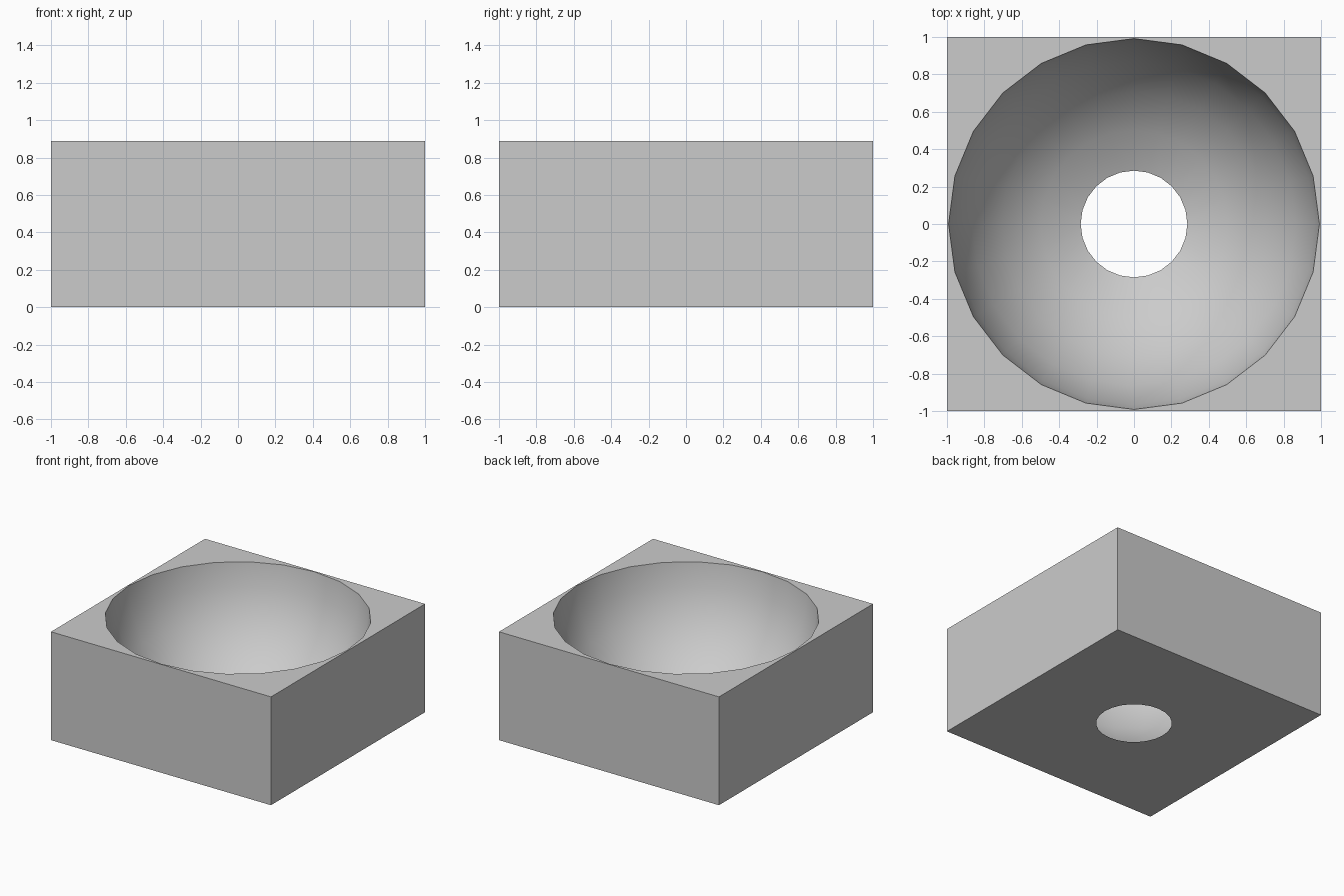
import bpy

if "Cube" in bpy.data.objects:
    bpy.data.objects.remove(bpy.data.objects["Cube"])

HEIGHT = 0.89       # block height
CENTRE_Z = 0.955    # sphere centre, just above the block top

# Square block
bpy.ops.mesh.primitive_cube_add(size=2, location=(0, 0, HEIGHT / 2))
block = bpy.context.object
block.name = "hollowed_block"
block.scale.z = HEIGHT / 2
bpy.ops.object.transform_apply(location=True, rotation=False, scale=True)

# Sphere that carves the bowl and breaks through the underside as a round hole
bpy.ops.mesh.primitive_uv_sphere_add(segments=24, ring_count=12, radius=1,
                                     location=(0, 0, CENTRE_Z))
cutter = bpy.context.object
cutter.name = "bowl_cutter"
cutter.hide_render = True

# Carve, then drop the cutter
cut = block.modifiers.new("bowl", 'BOOLEAN')
cut.operation = 'DIFFERENCE'
cut.solver = 'EXACT'
cut.object = cutter
bpy.ops.object.select_all(action='DESELECT')
block.select_set(True)
bpy.context.view_layer.objects.active = block
bpy.ops.object.modifier_apply(modifier=cut.name)
bpy.data.objects.remove(cutter, do_unlink=True)

# Smooth bowl, crisp block edges
bpy.ops.object.shade_smooth_by_angle(angle=0.52)
